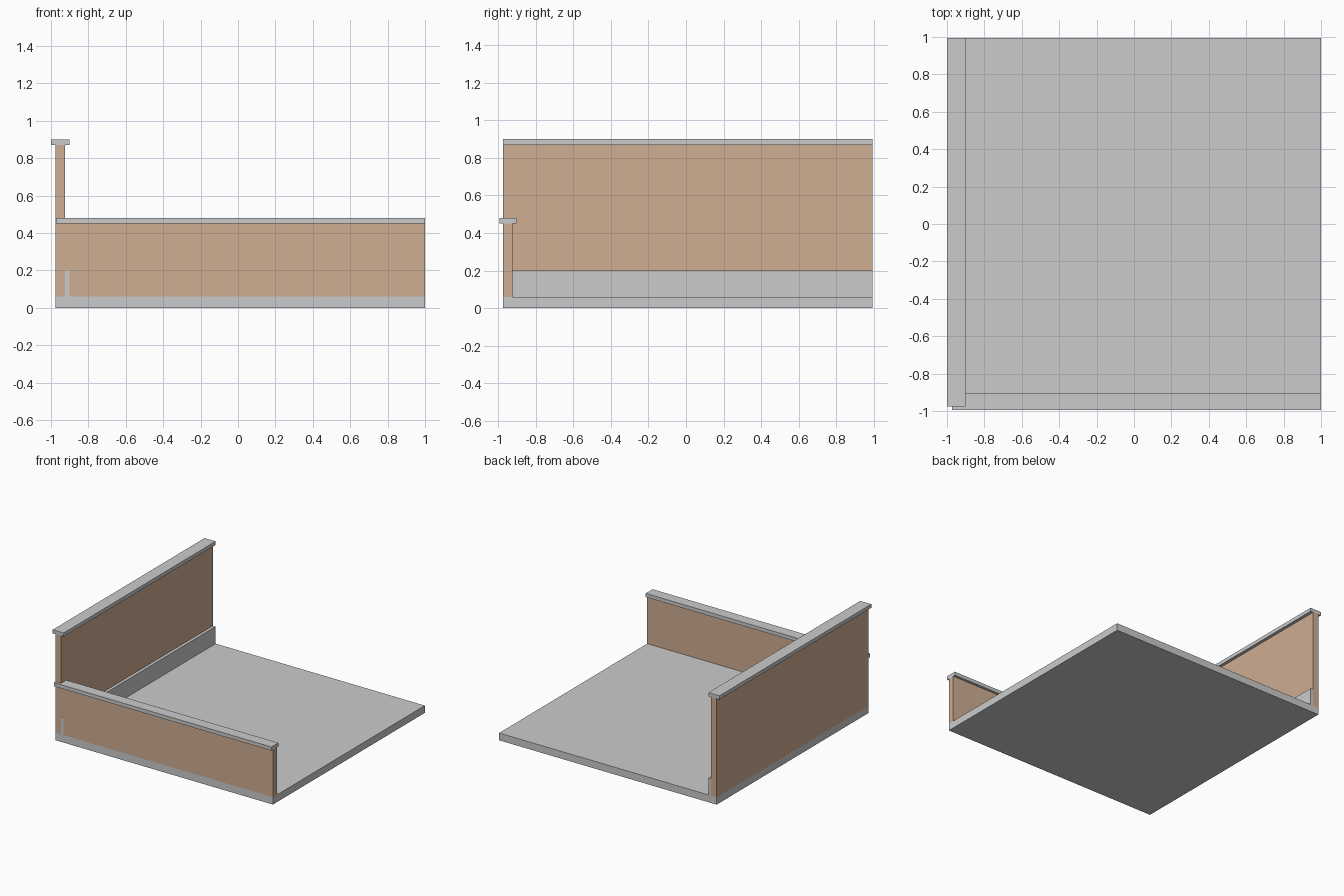
import bpy
import bmesh
from mathutils import Vector

if "Cube" in bpy.data.objects:
    bpy.data.objects.remove(bpy.data.objects["Cube"])

tan = bpy.data.materials.new("tan_wall")
tan.diffuse_color = (0.62, 0.42, 0.29, 1)
tan.use_nodes = True
tan.node_tree.nodes["Principled BSDF"].inputs["Base Color"].default_value = tan.diffuse_color


def box(name, x, y, z, mat=None):
    """Box spanning the (min, max) ranges on each axis."""
    lo, hi = map(Vector, zip(x, y, z))
    bm = bmesh.new()
    bmesh.ops.create_cube(bm, size=1)
    bmesh.ops.scale(bm, vec=hi - lo, verts=bm.verts)
    bmesh.ops.translate(bm, vec=(lo + hi) / 2, verts=bm.verts)
    mesh = bpy.data.meshes.new(name)
    bm.to_mesh(mesh)
    bm.free()
    if mat:
        mesh.materials.append(mat)
    obj = bpy.data.objects.new(name, mesh)
    bpy.context.collection.objects.link(obj)
    return obj


OUT, INN = -0.975, -0.925      # outer and inner wall faces
RIGHT, BACK = 1.0, 0.995       # open edges of the slab
FLOOR = 0.06

# floor slab
box("floor_slab", (OUT, RIGHT), (OUT, BACK), (0, FLOOR))

# tall left wall with coping and inner base curb (its end shows through the front wall)
box("left_wall", (OUT, INN), (OUT, BACK), (FLOOR, 0.87), tan)
box("left_coping", (-1.0, -0.9), (OUT, BACK), (0.87, 0.9))
box("left_base_curb", (INN, -0.9), (OUT - 0.001, BACK), (FLOOR, 0.2))

# low front wall with coping
box("front_wall", (INN, RIGHT), (OUT, INN), (FLOOR, 0.45), tan)
box("front_coping", (OUT + 0.001, RIGHT), (-0.995, -0.905), (0.45, 0.48))
